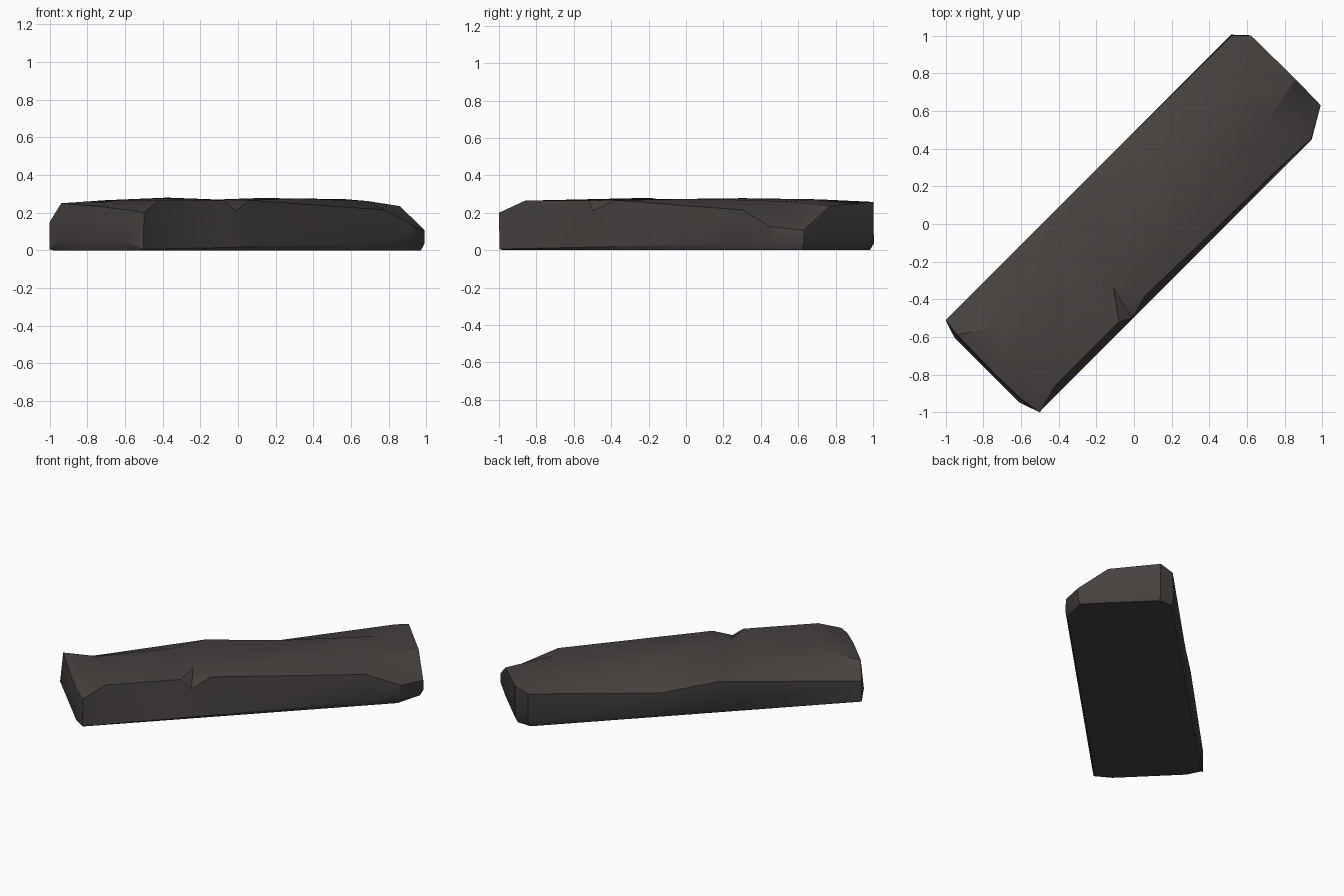
import bpy, bmesh, math
from mathutils import Vector, Matrix
from mathutils.geometry import delaunay_2d_cdt

if "Cube" in bpy.data.objects:
    bpy.data.objects.remove(bpy.data.objects["Cube"])

# Worn upper rim of the slab, counter-clockwise: (along, across, height)
RIM = [
    (-1.06, -.354, .20), (-.905, -.311, .265), (-.424, -.311, .265),
    (-.36, -.346, .21), (-.226, -.311, .267),            # chipped notch
    (.764, -.335, .215), (.983, -.346, .125), (1.146, -.255, .107),
    (1.15, -.064, .235), (1.146, .27, .258), (1.075, .34, .23),
    (.22, .346, .17), (-.15, .346, .22), (-1.068, .346, .15),
    (-1.08, .247, .25), (-1.085, -.05, .232), (-1.08, -.24, .215),
]
# Gently crowned top surface (first point is the inner tip of the notch)
CROWN = [
    (-.318, -.163, .27), (-.88, -.13, .268), (.30, -.17, .275), (.85, -.12, .262),
    (-.88, .12, .266), (-.40, .13, .28), (.30, .13, .278), (.90, .10, .272),
]


def belt(p):
    """Widest line of the wall, just above the bevelled foot."""
    u, v, _ = p
    if abs(v) > .3:
        v = math.copysign(.35, v) if v < 0 else .346
    if u < -1.065 and abs(v) < .3:
        return (-1.10, v, .05)
    return (u, v, .022 + .015 * u)


def foot(p):
    u, v, _ = belt(p)
    return (u * .983, v * .965, 0)


bm = bmesh.new()
rim = [bm.verts.new(p) for p in RIM]
crown = [bm.verts.new(p) for p in CROWN]
mid = [bm.verts.new(belt(p)) for p in RIM]
base = [bm.verts.new(foot(p)) for p in RIM]
n = len(RIM)

# Side walls and bevelled foot
for lower, upper in ((mid, rim), (base, mid)):
    for i in range(n):
        j = (i + 1) % n
        bm.faces.new((lower[i], lower[j], upper[j], upper[i]))
bm.faces.new(base[::-1])

# Top surface, triangulated between rim and crown
top = rim + crown
result = delaunay_2d_cdt([Vector(p[:2]) for p in RIM + CROWN],
                         [], [list(range(n))], 1, 1e-5)
for face in result[2]:
    bm.faces.new([top[result[3][k][0]] for k in face])

# Lay the slab diagonally
bm.transform(Matrix.Rotation(math.radians(45), 4, 'Z'))
bmesh.ops.recalc_face_normals(bm, faces=bm.faces[:])

mesh = bpy.data.meshes.new("stone_slab")
bm.to_mesh(mesh)
bm.free()

stone = bpy.data.materials.new("dark_stone")
stone.diffuse_color = (.060, .054, .051, 1)
stone.use_nodes = True
stone.node_tree.nodes["Principled BSDF"].inputs["Base Color"].default_value = stone.diffuse_color
mesh.materials.append(stone)

slab = bpy.data.objects.new("stone_slab", mesh)
bpy.context.collection.objects.link(slab)
bpy.context.view_layer.objects.active = slab
slab.select_set(True)
bpy.ops.object.shade_smooth_by_angle(angle=math.radians(30))
